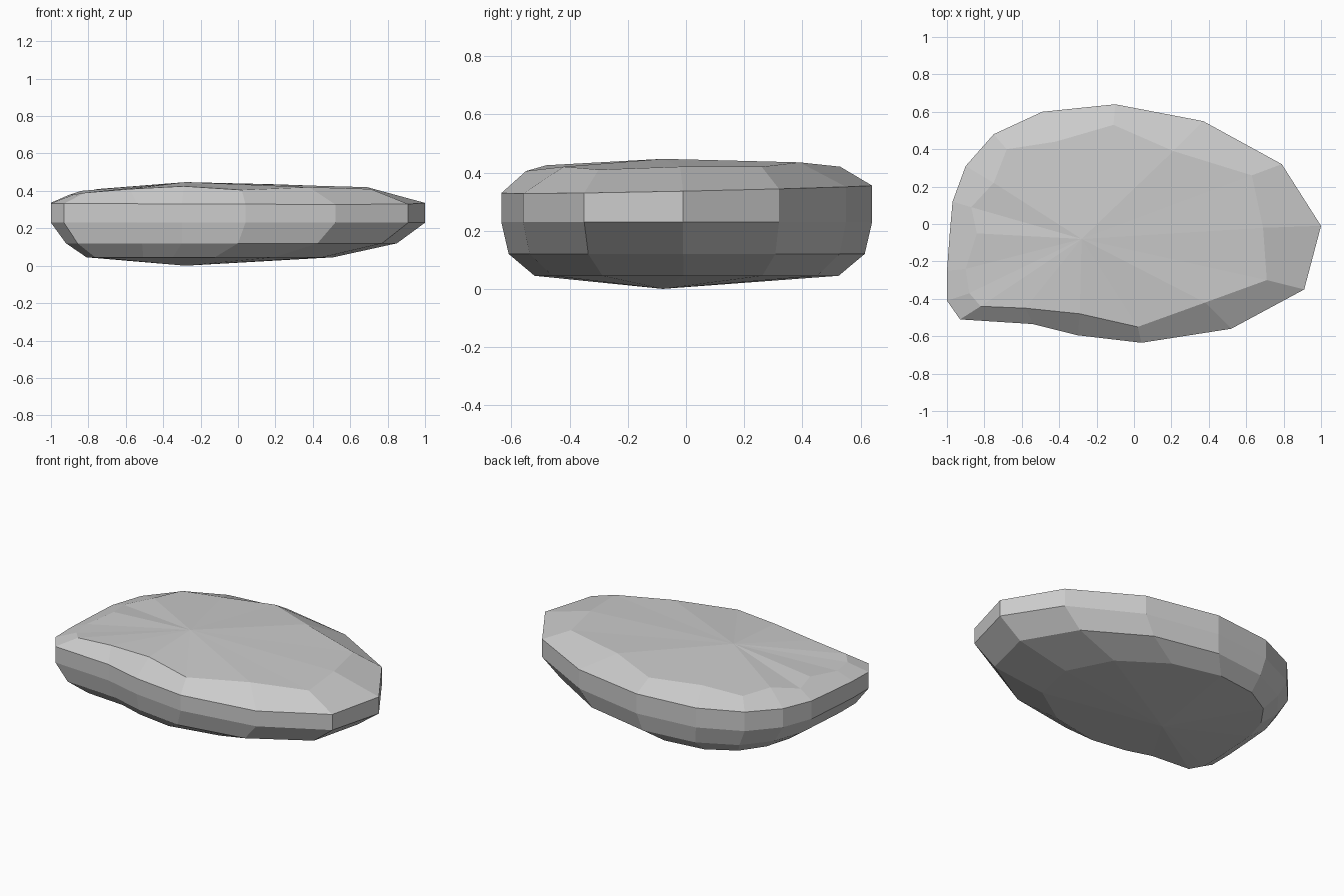
import bpy, bmesh

if "Cube" in bpy.data.objects:
    bpy.data.objects.remove(bpy.data.objects["Cube"])

# Outline of the stone seen from above, counter-clockwise
outline = [(1, -.01), (.79, .32), (.37, .55), (-.10, .64), (-.49, .60), (-.75, .48),
           (-.90, .31), (-.97, .12), (-.985, -.05), (-1, -.25), (-1, -.41), (-.93, -.51),
           (-.54, -.535), (-.30, -.595), (.04, -.635), (.52, -.56), (.91, -.35)]
# Matching rim of the flat top face
top_rim = [(.69, -.02, .42), (.63, .26, .42), (.21, .39, .435), (-.11, .53, .42),
           (-.42, .44, .42), (-.68, .40, .405), (-.75, .22, .41), (-.87, .09, .385),
           (-.84, -.05, .40), (-.90, -.24, .38), (-.88, -.37, .38), (-.82, -.44, .39),
           (-.58, -.45, .41), (-.29, -.48, .425), (.02, -.55, .405), (.38, -.42, .42),
           (.71, -.30, .41)]

# Stacked rings: underside, lower chamfer, straight wall, top rim
rings = [
    [(.66 * x - .15, .82 * y, .045) for x, y in outline],
    [(.885 * x - .035, .96 * y, .12) for x, y in outline],
    [(x, y, .23) for x, y in outline],
    [(x, y, .342 + .006 * x * (x > 0) * -1 + .02 * y) for x, y in outline],
    top_rim,
]

bm = bmesh.new()
loops = [[bm.verts.new(p) for p in ring] for ring in rings]
n = len(outline)
for a, b in zip(loops, loops[1:]):
    for i in range(n):
        j = (i + 1) % n
        bm.faces.new((a[i], a[j], b[j], b[i]))

# Shallow peaks closing the underside and top
bottom = bm.verts.new((-.28, -.08, 0))
top = bm.verts.new((-.28, -.08, .447))
for i in range(n):
    j = (i + 1) % n
    bm.faces.new((bottom, loops[0][j], loops[0][i]))
    bm.faces.new((top, loops[-1][i], loops[-1][j]))
bmesh.ops.recalc_face_normals(bm, faces=bm.faces)

mesh = bpy.data.meshes.new("flat_stone")
bm.to_mesh(mesh)
bm.free()
bpy.context.collection.objects.link(bpy.data.objects.new("flat_stone", mesh))
